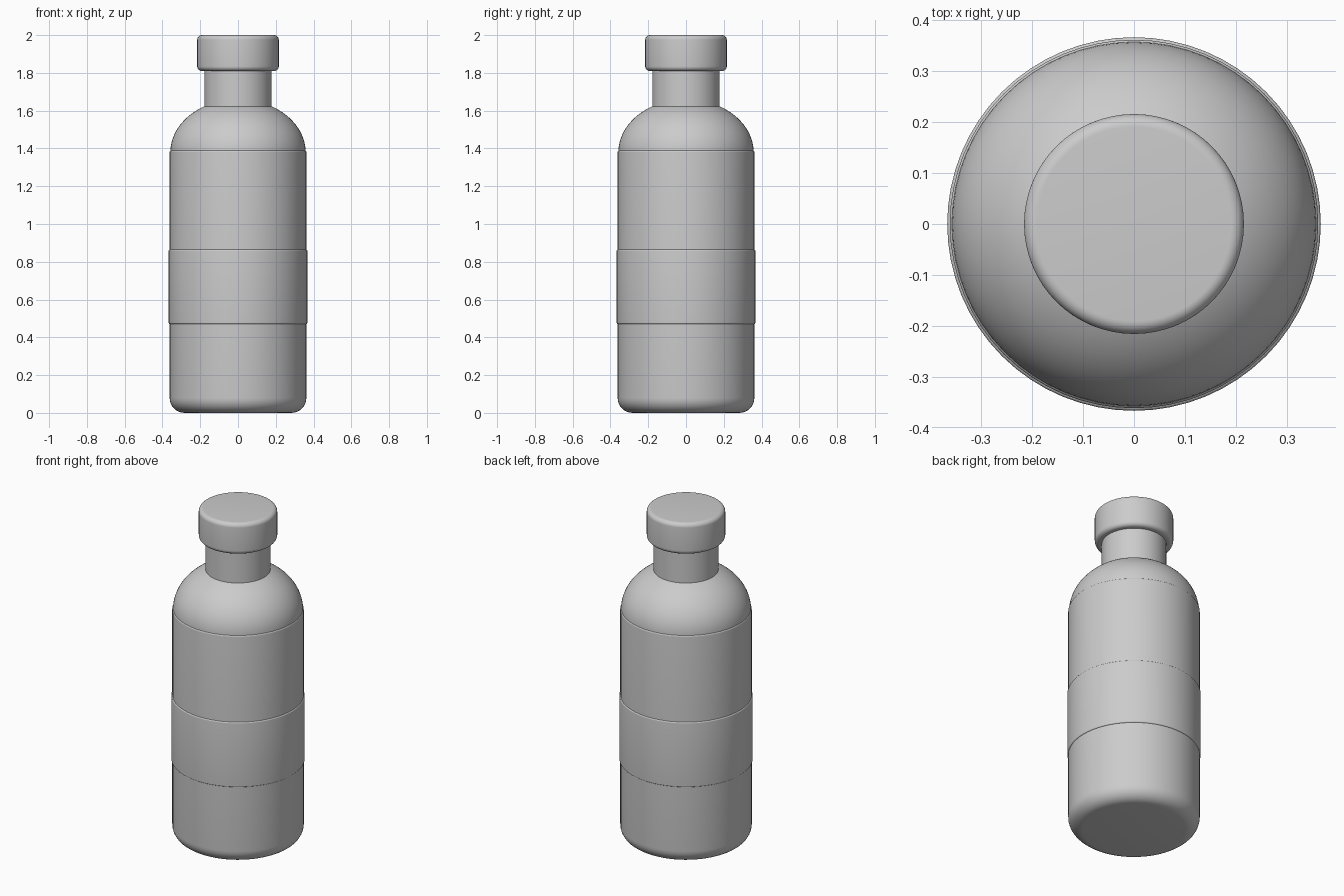
import bpy, bmesh, math

cube = bpy.data.objects.get("Cube")
if cube:
    bpy.data.objects.remove(cube, do_unlink=True)

grey = bpy.data.materials.new("plain grey")
grey.use_nodes = True
colour = (0.6, 0.6, 0.6, 1)
grey.diffuse_color = colour
grey.node_tree.nodes["Principled BSDF"].inputs["Base Color"].default_value = colour


def arc(r, z, rx, rz, start, end, steps=8):
    """Points on an elliptical arc, angles in degrees."""
    angles = [math.radians(start + (end - start) * i / steps) for i in range(steps + 1)]
    return [(r + rx * math.cos(a), z + rz * math.sin(a)) for a in angles]


def lathe(name, profile, segments=64):
    """Spin an (r, z) profile, bottom to top, and cap both ends."""
    bm = bmesh.new()
    rings = []
    for r, z in profile:
        rings.append([bm.verts.new((r * math.cos(math.tau * i / segments),
                                    r * math.sin(math.tau * i / segments), z))
                      for i in range(segments)])
    for low, high in zip(rings, rings[1:]):
        for i in range(segments):
            j = (i + 1) % segments
            bm.faces.new((low[i], low[j], high[j], high[i]))
    bm.faces.new(rings[0][::-1])
    bm.faces.new(rings[-1])
    mesh = bpy.data.meshes.new(name)
    bm.to_mesh(mesh)
    bm.free()
    mesh.materials.append(grey)
    obj = bpy.data.objects.new(name, mesh)
    bpy.context.collection.objects.link(obj)
    bpy.ops.object.select_all(action="DESELECT")
    obj.select_set(True)
    bpy.context.view_layer.objects.active = obj
    bpy.ops.object.shade_smooth_by_angle(angle=math.radians(35))
    return obj


def rounded(name, radius, bottom, top, low_bevel, high_bevel):
    """Cylinder with rounded rims."""
    lathe(name, arc(radius - low_bevel, bottom + low_bevel, low_bevel, low_bevel, -90, 0)
          + arc(radius - high_bevel, top - high_bevel, high_bevel, high_bevel, 0, 90))


rounded("body", 0.362, 0, 1.39, 0.08, 0.01)
rounded("label_band", 0.367, 0.47, 0.865, 0.008, 0.008)
# Domed shoulder, cut off inside the neck
lathe("shoulder", arc(0, 1.38, 0.358, 0.28, 0, 62, 20))
lathe("neck", [(0.178, 1.55), (0.178, 1.85)])
rounded("cap", 0.216, 1.81, 2, 0.025, 0.025)
